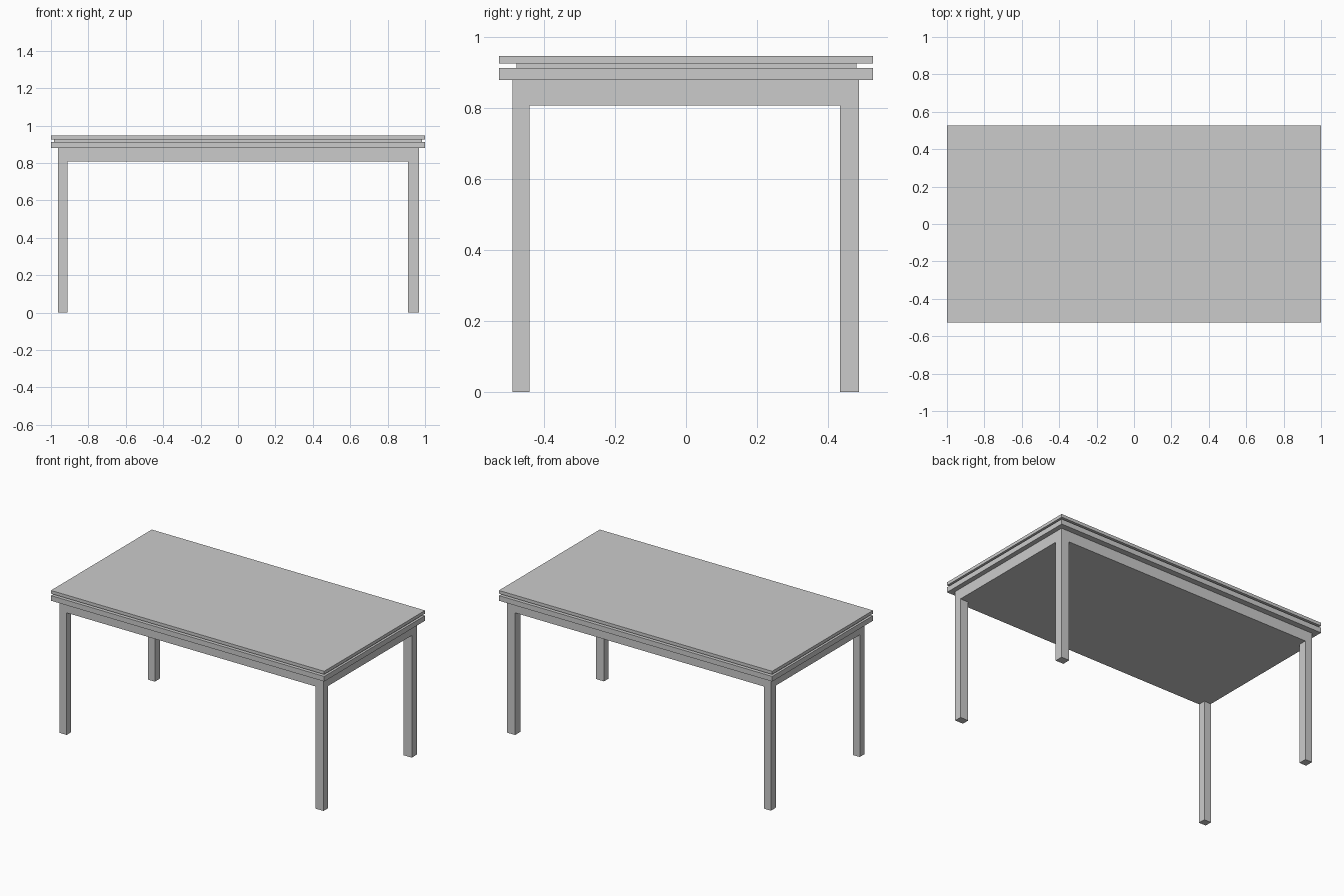
import bpy, bmesh

if "Cube" in bpy.data.objects:
    bpy.data.objects.remove(bpy.data.objects["Cube"])


def finish(name, bm):
    bmesh.ops.recalc_face_normals(bm, faces=bm.faces)
    mesh = bpy.data.meshes.new(name)
    bm.to_mesh(mesh)
    bm.free()
    bpy.context.collection.objects.link(bpy.data.objects.new(name, mesh))


def slab(name, x, y, z):
    """Box spanning the (low, high) pairs x, y and z."""
    bm = bmesh.new()
    bmesh.ops.create_cube(bm, size=1)
    for v in bm.verts:
        v.co = [r[0] if c < 0 else r[1] for c, r in zip(v.co, (x, y, z))]
    finish(name, bm)


def extrude(bm, faces, z):
    """Extrude faces straight to height z."""
    out = bmesh.ops.extrude_face_region(bm, geom=faces, use_keep_orig=False)
    for g in out["geom"]:
        if isinstance(g, bmesh.types.BMVert):
            g.co.z = z
    bmesh.ops.delete(bm, geom=faces, context="FACES_ONLY")


# Layered table top: thick board, recessed shadow gap, thin board
slab("lower_board", (-1, 1), (-0.527, 0.527), (0.879, 0.913))
slab("recessed_spacer", (-0.985, 0.985), (-0.477, 0.48), (0.913, 0.926))
slab("upper_board", (-1, 1), (-0.527, 0.527), (0.926, 0.947))

# Apron block with the four legs extruded from its corners
xs = (-0.963, -0.912, 0.909, 0.968)
ys = (-0.489, -0.441, 0.434, 0.488)
apron_z, top_z = 0.808, 0.879
bm = bmesh.new()
grid = [[bm.verts.new((x, y, apron_z)) for y in ys] for x in xs]
cells = {(i, j): bm.faces.new((grid[i][j], grid[i][j + 1], grid[i + 1][j + 1], grid[i + 1][j]))
         for i in range(3) for j in range(3)}
corners = [cells[i, j] for i in (0, 2) for j in (0, 2)]
extrude(bm, corners, 0)

# Apron sides and top
rim = ([(i, 0) for i in range(3)] + [(3, j) for j in range(3)]
       + [(i, 3) for i in (3, 2, 1)] + [(0, j) for j in (3, 2, 1)])
low = [grid[i][j] for i, j in rim]
high = [bm.verts.new((xs[i], ys[j], top_z)) for i, j in rim]
for k in range(len(rim)):
    n = (k + 1) % len(rim)
    bm.faces.new((low[k], low[n], high[n], high[k]))
bm.faces.new(high)
finish("apron_and_legs", bm)
